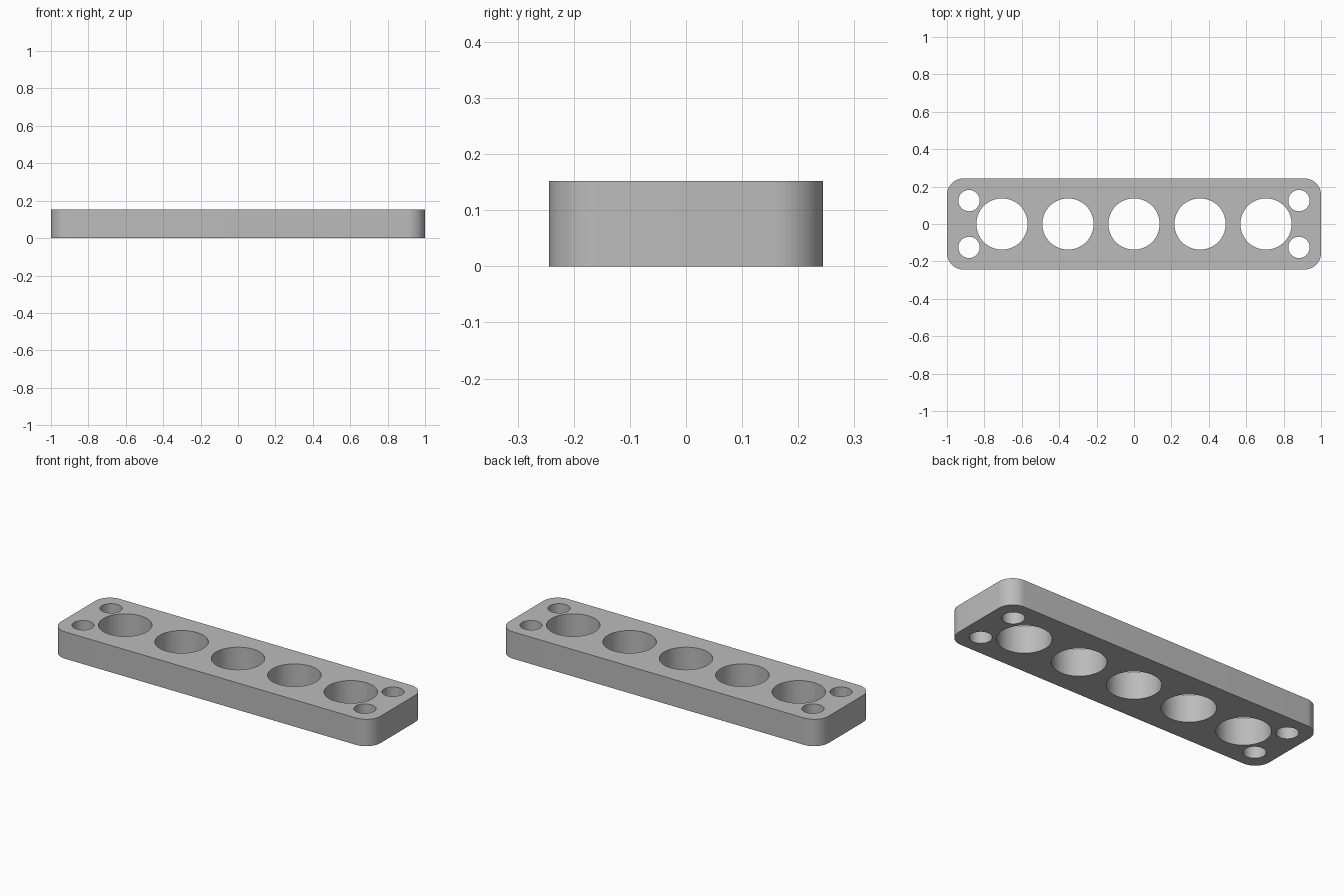
import bpy
import bmesh
from math import cos, sin, pi, radians

cube = bpy.data.objects.get("Cube")
if cube:
    bpy.data.objects.remove(cube, do_unlink=True)

HALF_X, HALF_Y, HEIGHT = 1.0, 0.244, 0.152
CORNER_R = 0.09
BORE_R, BORE_STEP = 0.137, 0.353
SCREW_R, SCREW_X, SCREW_Y = 0.057, 0.882, 0.125


def arc(cx, cy, r, start, sweep, steps):
    return [(cx + r * cos(start + sweep * i / steps),
             cy + r * sin(start + sweep * i / steps)) for i in range(steps)]


def add_loop(bm, points):
    verts = [bm.verts.new((x, y, 0)) for x, y in points]
    for a, b in zip(verts, verts[1:] + verts[:1]):
        bm.edges.new((a, b))


# Rounded rectangle outline
outline = []
for i, (sx, sy) in enumerate([(1, 1), (-1, 1), (-1, -1), (1, -1)]):
    cx, cy = sx * (HALF_X - CORNER_R), sy * (HALF_Y - CORNER_R)
    outline += arc(cx, cy, CORNER_R, i * pi / 2, pi / 2, 16)
    end = (i + 1) * pi / 2
    outline.append((cx + CORNER_R * cos(end), cy + CORNER_R * sin(end)))

bm = bmesh.new()
add_loop(bm, outline)

# Row of five large bores
for i in range(-2, 3):
    add_loop(bm, arc(i * BORE_STEP, 0, BORE_R, 0, 2 * pi, 64))

# Screw hole in each corner
for sx in (-1, 1):
    for sy in (-1, 1):
        add_loop(bm, arc(sx * SCREW_X, sy * SCREW_Y, SCREW_R, 0, 2 * pi, 48))

# Fill around the holes and extrude to full thickness
bmesh.ops.triangle_fill(bm, use_beauty=True, edges=bm.edges[:], normal=(0, 0, 1))
top = bmesh.ops.extrude_face_region(bm, geom=bm.faces[:], use_keep_orig=True)
bmesh.ops.translate(bm, vec=(0, 0, HEIGHT),
                    verts=[g for g in top["geom"] if isinstance(g, bmesh.types.BMVert)])
bmesh.ops.recalc_face_normals(bm, faces=bm.faces[:])

mesh = bpy.data.meshes.new("drilled_plate")
bm.to_mesh(mesh)
bm.free()
plate = bpy.data.objects.new("drilled_plate", mesh)
bpy.context.collection.objects.link(plate)

# Plain grey material
grey = bpy.data.materials.new("plain_grey")
grey.use_nodes = True
grey.diffuse_color = (0.5, 0.5, 0.5, 1)
grey.node_tree.nodes["Principled BSDF"].inputs["Base Color"].default_value = (0.5, 0.5, 0.5, 1)
mesh.materials.append(grey)

# Smooth curved walls, crisp rims
bpy.ops.object.select_all(action="DESELECT")
plate.select_set(True)
bpy.context.view_layer.objects.active = plate
bpy.ops.object.shade_smooth_by_angle(angle=radians(30))
